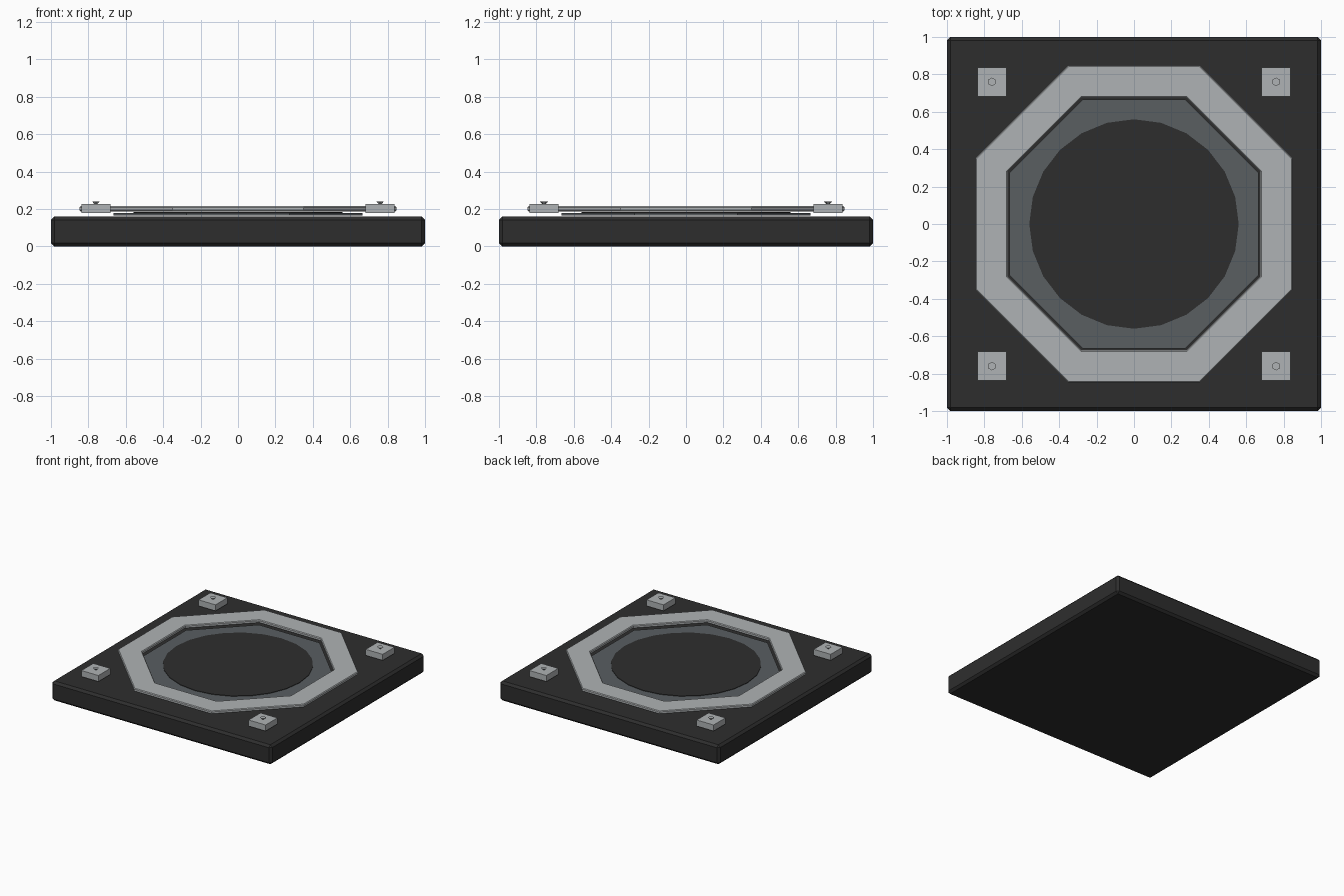
import bpy, bmesh
from math import pi, cos, sin

old = bpy.data.objects.get("Cube")
if old:
    bpy.data.objects.remove(old, do_unlink=True)


def material(name, rgb):
    m = bpy.data.materials.new(name)
    m.use_nodes = True
    m.diffuse_color = (*rgb, 1)
    m.node_tree.nodes["Principled BSDF"].inputs["Base Color"].default_value = (*rgb, 1)
    return m


charcoal = material("charcoal", (0.027, 0.027, 0.027))
slate = material("slate_grey", (0.100, 0.112, 0.120))
silver = material("light_grey", (0.43, 0.45, 0.46))


def finish(name, bm, mat, bevel=0):
    bmesh.ops.recalc_face_normals(bm, faces=bm.faces)
    mesh = bpy.data.meshes.new(name)
    bm.to_mesh(mesh)
    bm.free()
    mesh.materials.append(mat)
    ob = bpy.data.objects.new(name, mesh)
    bpy.context.collection.objects.link(ob)
    if bevel:
        mod = ob.modifiers.new("edge_bevel", "BEVEL")
        mod.width, mod.segments = bevel, 1
    return ob


def prism(name, mat, sides, r_low, r_high, z0, z1, turn=0.0, x=0, y=0, bevel=0):
    """Upright prism or cone with separate lower and upper radii."""
    bm = bmesh.new()
    angles = [2 * pi * i / sides + turn for i in range(sides)]
    low, high = ([bm.verts.new((x + r * cos(a), y + r * sin(a), z)) for a in angles]
                 for r, z in ((r_low, z0), (r_high, z1)))
    bm.faces.new(low)
    bm.faces.new(high)
    for i in range(sides):
        j = (i + 1) % sides
        bm.faces.new((low[i], low[j], high[j], high[i]))
    return finish(name, bm, mat, bevel)


def ring(name, mat, sides, profile, turn):
    """Closed cross-section of (radius, z) swept around the centre."""
    bm = bmesh.new()
    loops = [[bm.verts.new((r * cos(a), r * sin(a), z)) for r, z in profile]
             for a in (2 * pi * i / sides + turn for i in range(sides))]
    n = len(profile)
    for i in range(sides):
        p, q = loops[i], loops[(i + 1) % sides]
        for k in range(n):
            bm.faces.new((p[k], q[k], q[(k + 1) % n], p[(k + 1) % n]))
    return finish(name, bm, mat)


flat = 1 / cos(pi / 8)   # flat-side distance to corner radius of an octagon
root2 = 2 ** 0.5

# Square slab
prism("base_slab", charcoal, 4, root2, root2, 0, 0.16, pi / 4, bevel=0.018)

# Octagonal plate with the round centre disc
prism("inner_plate", slate, 8, 0.665 * flat, 0.665 * flat, 0.166, 0.18, pi / 8)
prism("centre_disc", charcoal, 24, 0.56, 0.56, 0.18, 0.184)

# Raised octagonal frame with chamfered rims
out, inn, c = 0.847 * flat, 0.675 * flat, 0.006
ring("octagon_frame", silver, 8,
     [(inn, 0.188 + c), (inn + c, 0.188), (out - c, 0.188), (out, 0.188 + c),
      (out, 0.215 - c), (out - c, 0.215), (inn + c, 0.215), (inn, 0.215 - c)], pi / 8)

# Corner pads with flared hexagonal bolts
for sx, side in ((1, "left"), (-1, "right")):
    for sy, end in ((-1, "front"), (1, "back")):
        x, y = 0.76 * sx, 0.76 * sy
        half = 0.077 * root2
        prism(f"{end}_{side}_pad", silver, 4, half, half, 0.178, 0.228, pi / 4, x, y)
        prism(f"{end}_{side}_bolt", silver, 6, 0.010, 0.023, 0.228, 0.24, pi / 6, x, y)
